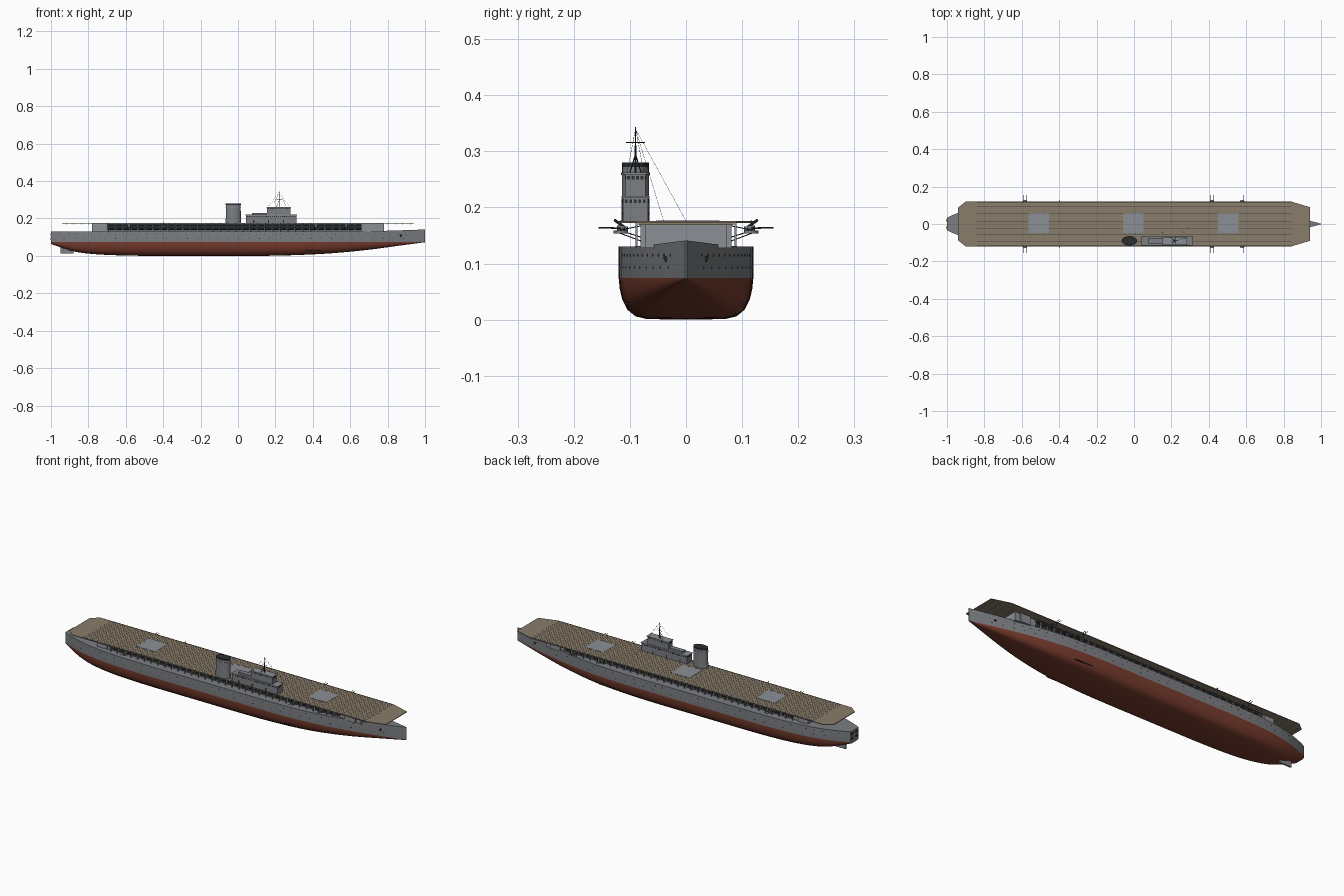
import bpy, bmesh, math
from mathutils import Vector, Matrix

if "Cube" in bpy.data.objects:
    bpy.data.objects.remove(bpy.data.objects["Cube"])

def mat(name, c):
    m = bpy.data.materials.new(name)
    m.diffuse_color = (*c, 1)
    m.use_nodes = True
    m.node_tree.nodes["Principled BSDF"].inputs["Base Color"].default_value = m.diffuse_color
    return m

GREY = mat("hull grey", (0.20, 0.21, 0.225))
LIGHT = mat("light grey", (0.26, 0.275, 0.30))
RED = mat("bottom red", (0.19, 0.045, 0.027))
TAN = mat("deck tan", (0.25, 0.205, 0.145))
DARK = mat("dark fittings", (0.025, 0.028, 0.03))
SEAM = mat("plank seam", (0.07, 0.055, 0.04))

def finish(name, bm, *mats):
    bmesh.ops.recalc_face_normals(bm, faces=bm.faces)
    me = bpy.data.meshes.new(name)
    bm.to_mesh(me)
    bm.free()
    for m in mats:
        me.materials.append(m)
    ob = bpy.data.objects.new(name, me)
    bpy.context.collection.objects.link(ob)
    return ob

def add_box(bm, x0, x1, y0, y1, z0, z1):
    m = Matrix.Translation(((x0+x1)/2, (y0+y1)/2, (z0+z1)/2)) @ Matrix.Diagonal((x1-x0, y1-y0, z1-z0, 1))
    bmesh.ops.create_cube(bm, size=1, matrix=m)

def boxes(name, lst, m):
    bm = bmesh.new()
    for b in lst:
        add_box(bm, *b)
    return finish(name, bm, m)

def rods(name, lst, m, seg=6):
    # each rod: start, end, radius
    bm = bmesh.new()
    for a, b, r in lst:
        a, b = Vector(a), Vector(b)
        d = b - a
        M = Matrix.Translation((a+b)/2) @ d.to_track_quat('Z', 'Y').to_matrix().to_4x4()
        bmesh.ops.create_cone(bm, cap_ends=True, segments=seg, radius1=r, radius2=r, depth=d.length, matrix=M)
    return finish(name, bm, m)

def prism(name, outline, z0, z1, m):
    bm = bmesh.new()
    f = bm.faces.new([bm.verts.new((x, y, z0)) for x, y in outline])
    g = bmesh.ops.extrude_face_region(bm, geom=[f])['geom']
    bmesh.ops.translate(bm, vec=(0, 0, z1-z0), verts=[v for v in g if isinstance(v, bmesh.types.BMVert)])
    return finish(name, bm, m)

def curve(pts, x):
    # smooth monotone-ish interpolation through (x, value) points
    x = min(max(x, pts[0][0]), pts[-1][0])
    n = len(pts)
    for i in range(n-1):
        if x <= pts[i+1][0]:
            break
    def slope(k):
        a, b = pts[max(k-1, 0)], pts[min(k+1, n-1)]
        return (b[1]-a[1])/(b[0]-a[0])
    (xa, a), (xb, b) = pts[i], pts[i+1]
    h = xb-xa
    t = (x-xa)/h
    return ((2*t**3-3*t*t+1)*a + (t**3-2*t*t+t)*h*slope(i)
            + (-2*t**3+3*t*t)*b + (t**3-t*t)*h*slope(i+1))

BEAM = [(-1, .034), (-.95, .056), (-.85, .088), (-.7, .111), (-.5, .119), (-.3, .12), (.2, .12),
        (.45, .112), (.65, .085), (.82, .048), (.94, .017), (1, .0015)]
KEEL = [(-1, .064), (-.95, .046), (-.87, .022), (-.75, .008), (-.55, .001), (-.3, 0), (.1, 0),
        (.3, .004), (.5, .014), (.7, .033), (.85, .053), (1, .073)]
SHEER = [(-1, .13), (-.5, .13), (.4, .13), (.7, .132), (1, .141)]
WL = 0.074
beam = lambda x: min(.12, curve(BEAM, x))
keel = lambda x: max(0, curve(KEEL, x))
sheer = lambda x: max(.13, curve(SHEER, x))

# hull: lofted stations, red below the waterline
SEC = [(0, 0), (.58, .015), (.75, .08), (.87, .24), (.95, .5), (.985, .75), (1, 1)]
bm = bmesh.new()
rings = []
N = 56
for i in range(N+1):
    x = -1 + 2*i/N
    b, k, s = beam(x), keel(x), sheer(x)
    half = [(b*u, k + (WL-k)*v) for u, v in SEC] + [(b, (WL+s)/2), (b, s)]
    pts = half + [(0, s)] + [(-y, z) for y, z in reversed(half[1:])]
    rings.append([bm.verts.new((x, y, z)) for y, z in pts])
for r0, r1 in zip(rings, rings[1:]):
    n = len(r0)
    for j in range(n):
        bm.faces.new((r0[j], r0[(j+1) % n], r1[(j+1) % n], r1[j]))
bm.faces.new(rings[0])
bm.faces.new(rings[-1])
for f in bm.faces:
    f.material_index = 1 if sum(v.co.z for v in f.verts)/len(f.verts) < WL and abs(f.normal.x) < .999 else 0
hull = finish("hull", bm, GREY, RED)
hull.select_set(True)
bpy.context.view_layer.objects.active = hull
bpy.ops.object.shade_smooth_by_angle(angle=math.radians(35))
hull.select_set(False)

# portholes, anchors, bilge keels, rudder, transom openings
port, keels = [], []
for s in (-1, 1):
    for z, step, off in ((.115, .042, 0), (.093, .055, .02)):
        x = -.95 + off
        while x < .93:
            y = beam(x)
            port.append(((x, s*(y-.003), z), (x, s*(y+.0006), z), .0022))
            x += step
    port.append(((.87, s*(beam(.87)-.003), .11), (.87, s*(beam(.87)+.003), .106), .005))
    for i in range(5):
        x = .34 + i*.02
        keels.append((x, x+.021, s*.1-.008, s*.1+.008, .028, .031))
rods("portholes_and_anchors", port, DARK, 8)
boxes("bilge_keels", keels, DARK)
boxes("transom_openings", [(-1.002, -.99, y-.008, y+.008, z, z+.012) for y in (-.018, .018) for z in (.085, .108)], DARK)
boxes("rudder", [(-.95, -.88, -.004, .004, .012, .055)], GREY)
rods("propeller_shafts", [((-.86, s*.035, .025), (-.7, s*.035, .015), .004) for s in (-1, 1)], GREY)

# hangar with narrower ends
boxes("hangar", [(-.78, .78, -.073, .073, .128, .173)], LIGHT)
ops, posts, rails = [], [], []
for s in (-1, 1):
    for i in range(34):
        x = -.69 + i*.04
        for z in (.137, .156):
            ops.append((x, x+.03, s*.0735-.001, s*.0735+.001, z, z+.013))
        if beam(x) > .088:
            posts.append((x-.005, x-.001, s*.088-.002, s*.088+.002, .128, .173))
    for z in (.142, .15, .158, .166):
        rails.append(((-.7, s*.09, z), (.66, s*.09, z), .0008))
    for x in (-.75, .72):
        posts.append((x-.03, x+.03, s*.077-.004, s*.077+.004, .128, .173))
boxes("hangar_openings", ops, DARK)
boxes("gallery_posts", posts, LIGHT)
rods("gallery_rails", rails, DARK, 4)

# flight deck with clipped corners
prism("flight_deck", [(-.94, -.088), (-.9, -.12), (.84, -.12), (.94, -.09), (.94, .09), (.84, .12),
                      (-.9, .12), (-.94, .088)], .172, .1755, TAN)
boxes("deck_seams", [(-.84, .84, -.1151+i*.01-.0003, -.1151+i*.01+.0003, .1752, .1758) for i in range(24)], SEAM)
boxes("deck_edge_strips", [(-.84, .84, s*.1165-.0012, s*.1165+.0012, .175, .1765) for s in (-1, 1)], DARK)
boxes("deck_beams", [(x/50, x/50+.003, -.085, .085, .169, .1725) for x in (-46, -44, -42, -40, 40, 42, 44, 46)], TAN)

# three lifts with dotted borders
lifts, dots = [], []
for cx in (-.51, -.005, .505):
    lifts.append((cx-.055, cx+.055, -.05, .056, .175, .1764))
    for i in range(9):
        x = cx - .052 + i*.013
        for y in (-.052, .058):
            dots.append((x-.0015, x+.0015, y-.0015, y+.0015, .175, .177))
boxes("lifts", lifts, LIGHT)
boxes("lift_edge_lights", dots, DARK)

# island: two stepped blocks with roofs and window bands
def block(name, x0, x1, y0, y1, z0, z1):
    boxes(name, [(x0, x1, y0, y1, z0, z1)], GREY)
    boxes(name+"_roof", [(x0-.003, x1+.003, y0-.003, y1+.003, z1-.003, z1)], LIGHT)
    w = []
    x = x0 + .006
    while x < x1 - .008:
        w += [(x, x+.006, y-.0008, y+.0008, z1-.012, z1-.006) for y in (y0, y1)]
        x += .011
    y = y0 + .003
    while y < y1 - .005:
        w += [(x-.0008, x+.0008, y, y+.005, z1-.012, z1-.006) for x in (x0, x1)]
        y += .008
    boxes(name+"_windows", w, DARK)
block("island_base", .043, .312, -.112, -.068, .175, .22)
block("island_bridge", .155, .28, -.108, -.072, .22, .262)
boxes("bridge_step", [(.075, .155, -.103, -.077, .22, .23)], GREY)
boxes("island_doors", [(x, x+.007, y-.0008, y+.0008, .176, .192)
                       for x in (.08, .16, .24) for y in (-.112, -.068)], DARK)

# funnel: tapered ellipse with dark cap
def ellipse_tube(name, z0, z1, rx, ry, m, taper=1):
    bm = bmesh.new()
    M = Matrix.Translation((-.025, -.09, (z0+z1)/2)) @ Matrix.Diagonal((rx, ry, 1, 1))
    bmesh.ops.create_cone(bm, cap_ends=True, segments=28, radius1=1, radius2=taper, depth=z1-z0, matrix=M)
    ob = finish(name, bm, m)
    for o in bpy.context.selected_objects:
        o.select_set(False)
    ob.select_set(True)
    bpy.context.view_layer.objects.active = ob
    bpy.ops.object.shade_smooth_by_angle(angle=math.radians(40))
ellipse_tube("funnel", .175, .279, .041, .025, GREY, .95)
ellipse_tube("funnel_band", .258, .262, .041, .0255, LIGHT)
ellipse_tube("funnel_cap", .272, .28, .0405, .0245, DARK)

# mast, yards and rigging
rods("mast", [((.22, -.09, .26), (.22, -.09, .31), .0022), ((.22, -.09, .31), (.22, -.09, .343), .0012),
              ((.22, -.107, .316), (.22, -.073, .316), .0009), ((.205, -.09, .3), (.235, -.09, .3), .0009),
              ((.205, -.1, .262), (.22, -.09, .295), .001), ((.205, -.08, .262), (.22, -.09, .295), .001)], DARK)
rods("rigging", [((.22, -.09, .34), e, .0003) for e in
                 ((.3, 0, .176), (.14, -.04, .176), (.16, -.105, .262), (.275, -.075, .262))] +
     [((.22, y, .316), (.22, y, .33), .0003) for y in (-.107, -.073)], DARK, 4)

# twin guns on side platforms with struts
tubs, guns, struts = [], [], []
for s in (-1, 1):
    for x in (-.583, .417, .578):
        tubs.append(((x, s*.116, .154), (x, s*.116, .159), .013))
        tubs.append(((x, s*.116, .159), (x, s*.116, .168), .007))
        for d in (-.006, .006):
            guns.append(((x+d, s*.116, .163), (x+d, s*.156, .164), .0014))
            struts.append(((x+d*1.5, s*.12, .155), (x+d*1.5, s*.08, .14), .001))
            struts.append(((x+d*1.5, s*.125, .158), (x+d*1.5, s*.076, .168), .001))
    guns.append(((-.4, s*.11, .165), (-.4, s*.128, .178), .0025))
    tubs.append(((-.4, s*.11, .156), (-.4, s*.11, .166), .007))
    struts.append(((-.4, s*.112, .157), (-.4, s*.074, .145), .001))
rods("gun_platforms", tubs, GREY, 12)
rods("gun_barrels", guns, DARK)
rods("platform_struts", struts, DARK, 5)
